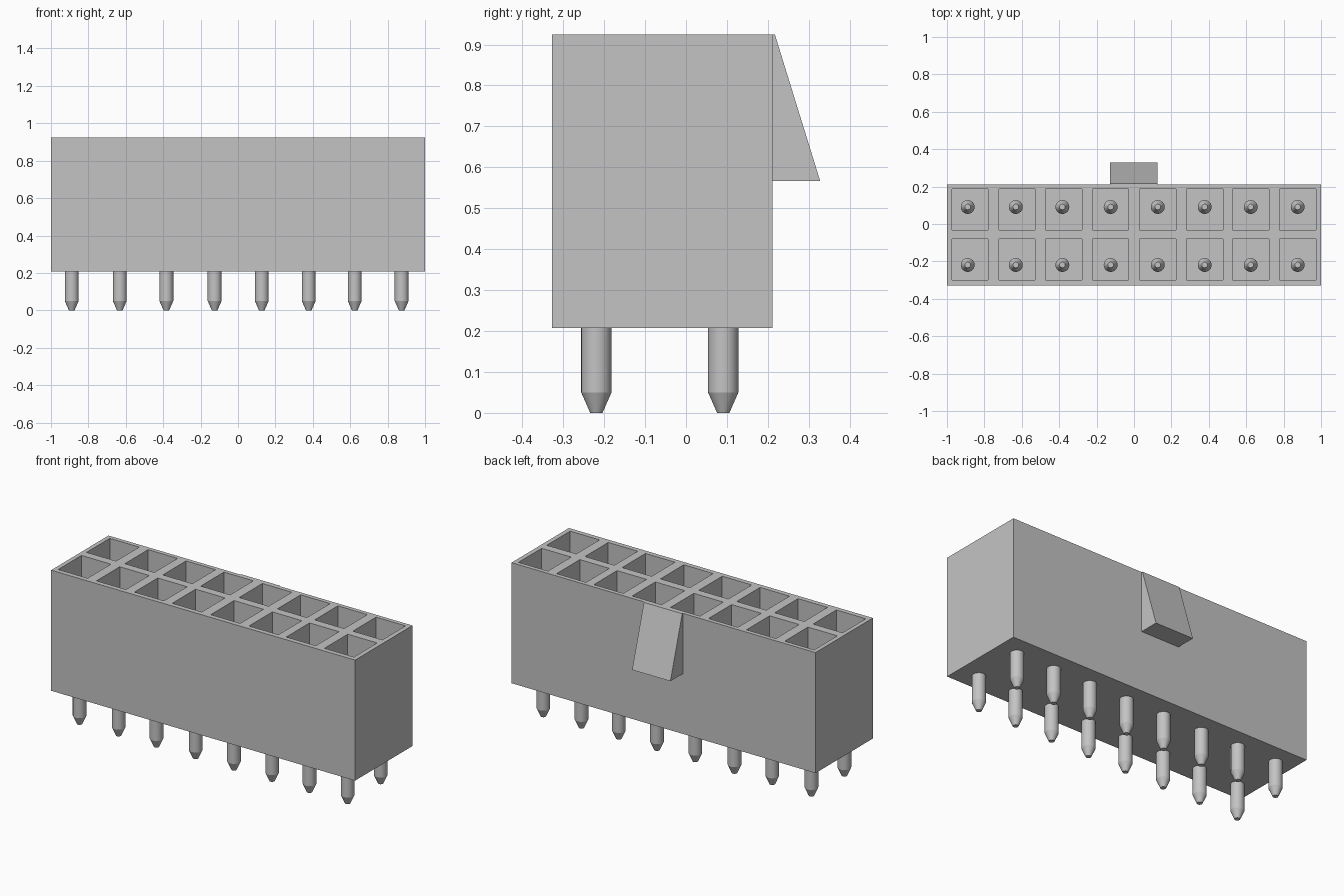
import bpy
import bmesh
from mathutils import Vector

cube = bpy.data.objects.get("Cube")
if cube:
    bpy.data.objects.remove(cube, do_unlink=True)

grey = bpy.data.materials.new("light grey")
grey.use_nodes = True
grey.diffuse_color = (0.55, 0.55, 0.55, 1)
grey.node_tree.nodes["Principled BSDF"].inputs["Base Color"].default_value = (0.55, 0.55, 0.55, 1)

# Main dimensions
FRONT, BACK, BOTTOM, TOP = -0.328, 0.211, 0.208, 0.925
FLOOR = 0.30                      # floor height inside the pockets
PIN_TOP = 0.72
POCKET_X = [-0.877, -0.625, -0.375, -0.126, 0.127, 0.379, 0.624, 0.875]
PIN_X = [-0.889, -0.632, -0.383, -0.125, 0.127, 0.378, 0.624, 0.875]
POCKET_Y = [(-0.299, -0.080), (-0.032, 0.186)]
PIN_Y = [-0.219, 0.091]
HALF_POCKET = 0.097


def add_object(name, bm):
    bmesh.ops.recalc_face_normals(bm, faces=bm.faces[:])
    mesh = bpy.data.meshes.new(name)
    bm.to_mesh(mesh)
    bm.free()
    mesh.materials.append(grey)
    obj = bpy.data.objects.new(name, mesh)
    bpy.context.collection.objects.link(obj)
    return obj


# Housing: a block whose top is cut into a grid, with the pocket cells pushed down
bm = bmesh.new()
bmesh.ops.create_cube(bm, size=1)
bmesh.ops.scale(bm, vec=(2, BACK - FRONT, TOP - BOTTOM), verts=bm.verts)
bmesh.ops.translate(bm, vec=(0, (FRONT + BACK) / 2, (TOP + BOTTOM) / 2), verts=bm.verts)


def top_faces():
    return [f for f in bm.faces if f.calc_center_median().z > TOP - 0.001]


def cut_top(co, normal):
    faces = top_faces()
    edges = {e for f in faces for e in f.edges}
    verts = {v for f in faces for v in f.verts}
    bmesh.ops.bisect_plane(bm, geom=faces + list(edges) + list(verts),
                           plane_co=co, plane_no=normal, dist=0.0001)


for x in POCKET_X:
    for side in (-HALF_POCKET, HALF_POCKET):
        cut_top((x + side, 0, 0), (1, 0, 0))
for span in POCKET_Y:
    for y in span:
        cut_top((0, y, 0), (0, 1, 0))


def in_pocket(c):
    return (any(abs(c.x - x) < HALF_POCKET for x in POCKET_X)
            and any(a < c.y < b for a, b in POCKET_Y))


cells = [f for f in top_faces() if in_pocket(f.calc_center_median())]
floors = bmesh.ops.extrude_discrete_faces(bm, faces=cells)["faces"]
bmesh.ops.translate(bm, vec=(0, 0, FLOOR - TOP), verts=list({v for f in floors for v in f.verts}))
add_object("housing", bm)

# Latch ramp: side profile extruded across x
bm = bmesh.new()
profile = [(BACK, TOP), (0.217, TOP), (0.328, 0.566), (BACK, 0.566)]
face = bm.faces.new([bm.verts.new((-0.127, y, z)) for y, z in profile])
ext = bmesh.ops.extrude_face_region(bm, geom=[face], use_keep_orig=True)
bmesh.ops.translate(bm, vec=(0.252, 0, 0),
                    verts=[g for g in ext["geom"] if isinstance(g, bmesh.types.BMVert)])
add_object("latch_ramp", bm)

# Contact pin: turned profile with a tapered tip at each end
bm = bmesh.new()
pin_profile = [(0, 0), (0.015, 0), (0.037, 0.05), (0.037, PIN_TOP - 0.05), (0.015, PIN_TOP), (0, PIN_TOP)]
points = [bm.verts.new((r, 0, z)) for r, z in pin_profile]
lines = [bm.edges.new(pair) for pair in zip(points, points[1:])]
bmesh.ops.spin(bm, geom=points + lines, cent=(0, 0, 0), axis=(0, 0, 1),
               angle=6.283185307, steps=32, use_merge=True)
bmesh.ops.remove_doubles(bm, verts=bm.verts[:], dist=0.0001)
master = add_object("contact_pin", bm)

# Smooth sides with crisp edges at the tapers
bpy.ops.object.select_all(action='DESELECT')
master.select_set(True)
bpy.context.view_layer.objects.active = master
bpy.ops.object.shade_smooth_by_angle(angle=0.35)

# Two rows of pins sharing one mesh
spots = [Vector((x, y, 0)) for y in PIN_Y for x in PIN_X]
master.location = spots[0]
for i, spot in enumerate(spots[1:], 2):
    pin = bpy.data.objects.new(f"contact_pin_{i}", master.data)
    pin.location = spot
    bpy.context.collection.objects.link(pin)
